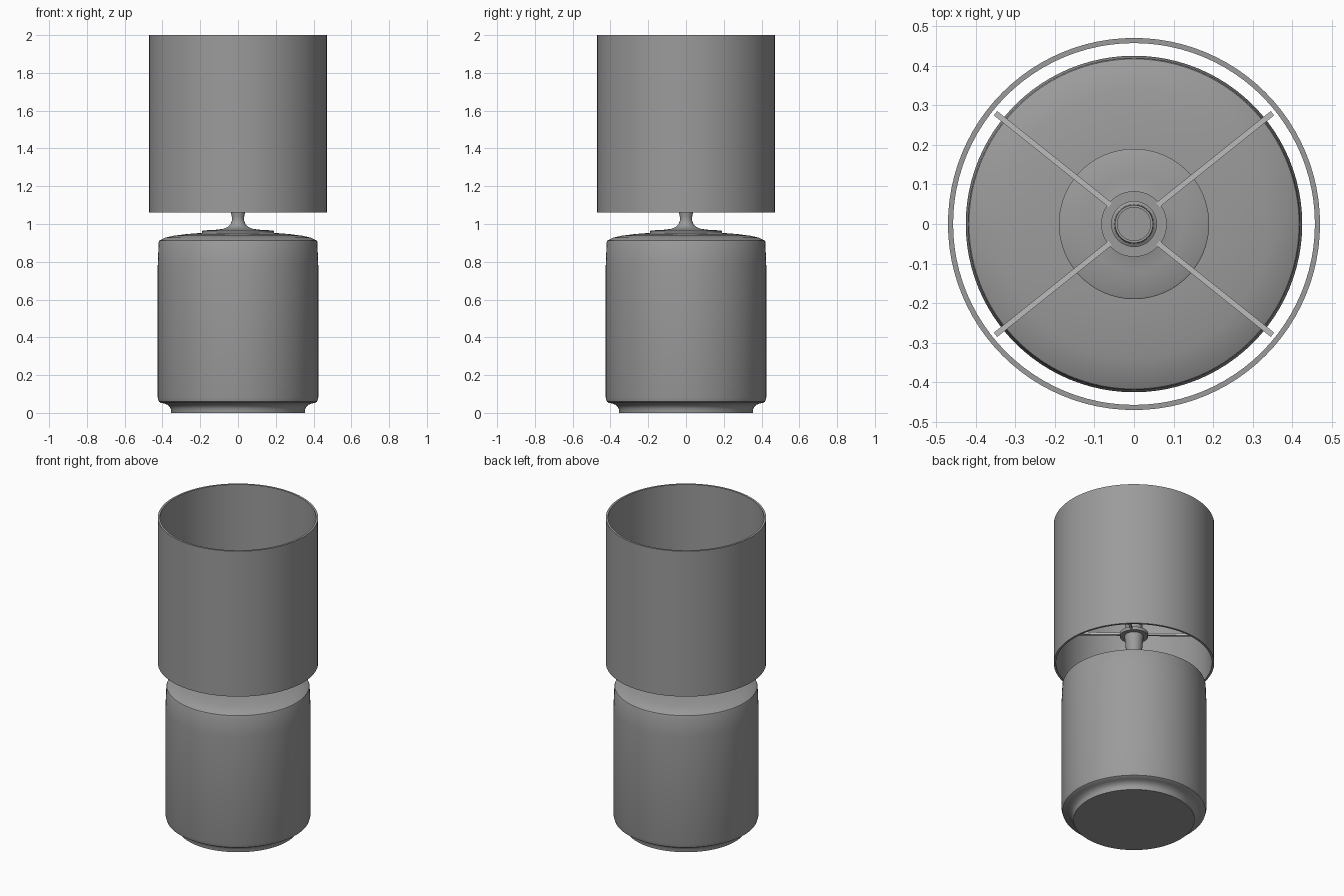
import bpy, bmesh, math
from mathutils import Matrix

if "Cube" in bpy.data.objects:
    bpy.data.objects.remove(bpy.data.objects["Cube"])


def material(name, v):
    m = bpy.data.materials.new(name)
    m.diffuse_color = (v, v, v, 1)
    m.use_nodes = True
    m.node_tree.nodes["Principled BSDF"].inputs["Base Color"].default_value = m.diffuse_color
    return m


GREY = material("mid grey", 0.33)
METAL = material("light grey metal", 0.5)


def finish(bm, name, mat):
    bmesh.ops.recalc_face_normals(bm, faces=bm.faces)
    me = bpy.data.meshes.new(name)
    bm.to_mesh(me)
    bm.free()
    me.materials.append(mat)
    ob = bpy.data.objects.new(name, me)
    bpy.context.collection.objects.link(ob)
    bpy.ops.object.select_all(action='DESELECT')
    ob.select_set(True)
    bpy.context.view_layer.objects.active = ob
    bpy.ops.object.shade_smooth_by_angle(angle=math.radians(30))
    return ob


def lathe(name, profile, mat, n=96, closed=False):
    """Revolve (radius, z) points round z; a closed profile makes a tube."""
    bm = bmesh.new()
    rings = [[bm.verts.new((r * math.cos(2 * math.pi * i / n),
                            r * math.sin(2 * math.pi * i / n), z))
              for i in range(n)] for r, z in profile]
    pairs = list(zip(rings, rings[1:]))
    if closed:
        pairs.append((rings[-1], rings[0]))
    for a, b in pairs:
        for i in range(n):
            j = (i + 1) % n
            bm.faces.new((a[i], a[j], b[j], b[i]))
    if not closed:
        bm.faces.new(rings[0])
        bm.faces.new(rings[-1])
    return finish(bm, name, mat)


# Drum body with recessed foot and shallow domed top
lathe("lamp_body", [
    (0.355, 0), (0.356, 0.02), (0.362, 0.033), (0.374, 0.043), (0.39, 0.05),
    (0.408, 0.053), (0.419, 0.06), (0.425, 0.082), (0.425, 0.78), (0.42, 0.905),
    (0.417, 0.912), (0.385, 0.928), (0.34, 0.938), (0.27, 0.947), (0.19, 0.953)], GREY)

# Stepped disc flaring into the slim neck, which widens to a cup
lathe("neck", [
    (0.19, 0.945), (0.19, 0.963), (0.185, 0.966), (0.12, 0.969), (0.08, 0.974),
    (0.055, 0.984), (0.04, 0.999), (0.032, 1.02), (0.033, 1.04), (0.037, 1.06),
    (0.045, 1.13), (0.052, 1.2), (0.056, 1.245)], GREY, 64)

# Flange holding the shade frame
lathe("flange", [(0.045, 1.24), (0.083, 1.24), (0.083, 1.26), (0.045, 1.26)],
      GREY, 64, True)

# Bulb socket
lathe("socket", [
    (0.058, 1.255), (0.058, 1.275), (0.05, 1.28), (0.048, 1.33),
    (0.042, 1.33), (0.042, 1.31)], GREY, 48)

# Four spokes from flange to shade
bm = bmesh.new()
for sx in (1, -1):
    for sy in (1, -1):
        ang = math.atan2(sy * 0.28, sx * 0.35)
        bmesh.ops.create_cube(bm, size=1, matrix=(
            Matrix.Rotation(ang, 4, 'Z') @ Matrix.Translation((0.2625, 0, 1.255))
            @ Matrix.Diagonal((0.371, 0.014, 0.014, 1))))
finish(bm, "shade_spokes", METAL)

# Open cylindrical shade
lathe("lampshade", [(0.47, 1.06), (0.47, 2.0), (0.457, 2.0), (0.457, 1.06)],
      GREY, 96, True)
